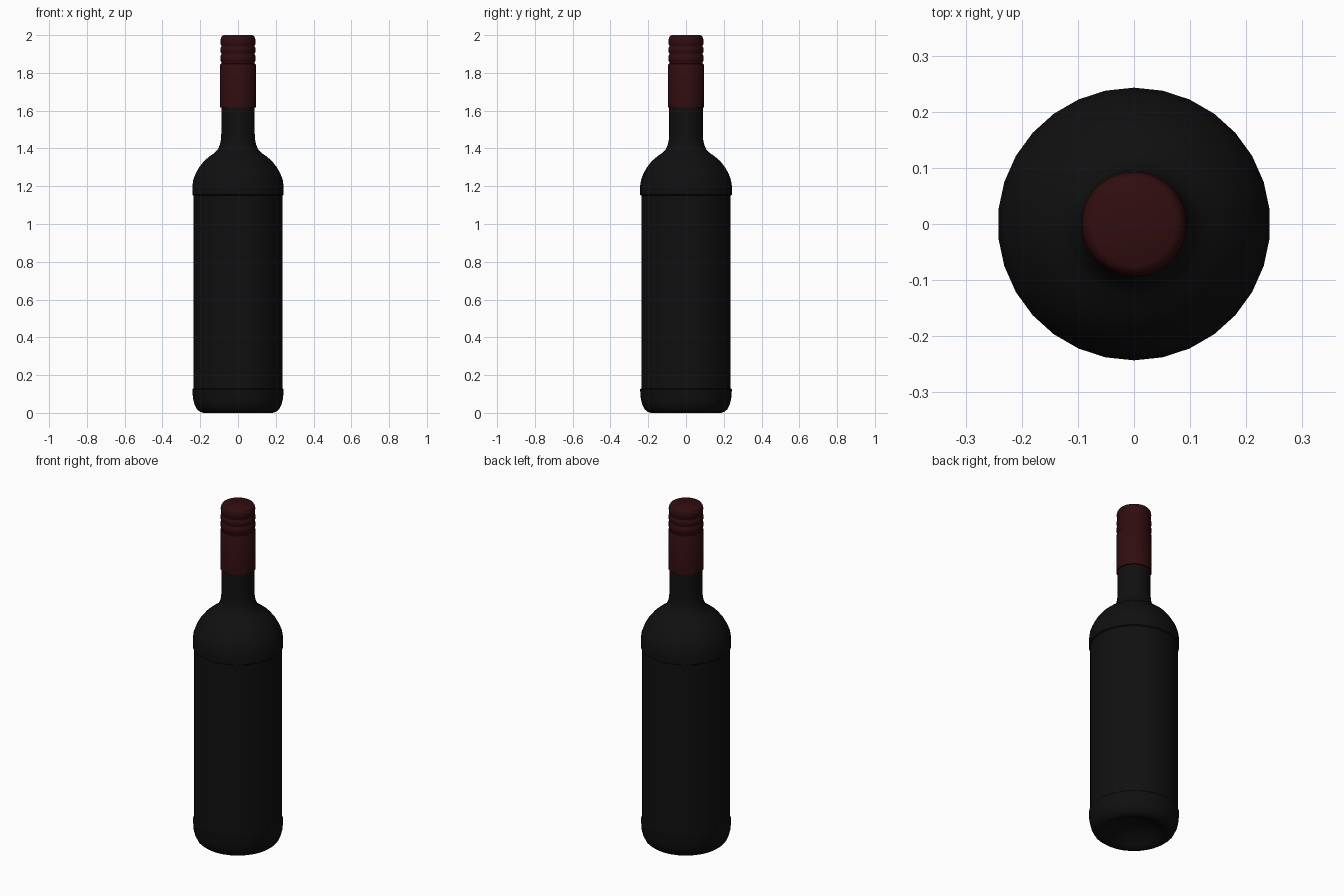
import bpy, bmesh, math

cube = bpy.data.objects.get("Cube")
if cube:
    bpy.data.objects.remove(cube, do_unlink=True)


def material(name, rgb, rough):
    m = bpy.data.materials.new(name)
    m.use_nodes = True
    m.diffuse_color = (*rgb, 1)
    bsdf = m.node_tree.nodes["Principled BSDF"]
    bsdf.inputs["Base Color"].default_value = (*rgb, 1)
    bsdf.inputs["Roughness"].default_value = rough
    return m


def lathe(name, profile, sides, mat):
    """Revolve (radius, height) points; a zero radius becomes a pole."""
    bm = bmesh.new()
    rings = []
    for r, z in profile:
        count = sides if r > 0 else 1
        angles = [math.pi / 2 + math.tau * i / sides for i in range(count)]
        rings.append([bm.verts.new((r * math.cos(a), r * math.sin(a), z)) for a in angles])
    for low, high in zip(rings, rings[1:]):
        for i in range(sides):
            j = (i + 1) % sides
            corners = [low[i % len(low)], low[j % len(low)],
                       high[j % len(high)], high[i % len(high)]]
            bm.faces.new(list(dict.fromkeys(corners)))
    bmesh.ops.recalc_face_normals(bm, faces=bm.faces[:])
    mesh = bpy.data.meshes.new(name)
    bm.to_mesh(mesh)
    bm.free()
    obj = bpy.data.objects.new(name, mesh)
    bpy.context.collection.objects.link(obj)
    mesh.materials.append(mat)
    bpy.ops.object.select_all(action="DESELECT")
    obj.select_set(True)
    bpy.context.view_layer.objects.active = obj
    bpy.ops.object.shade_smooth_by_angle(angle=math.radians(40))
    return obj


glass = material("dark glass", (0.005, 0.005, 0.005), 0.3)
foil = material("dark red foil", (0.03, 0.004, 0.005), 0.5)

# Bottle: hollow punt, rounded foot, recessed label band, shoulder and neck
lathe("bottle", [
    (0, 0.07), (0.06, 0.065), (0.11, 0.045), (0.15, 0.015), (0.17, 0.003),
    (0.185, 0), (0.203, 0.006), (0.22, 0.02), (0.232, 0.045), (0.24, 0.08),
    (0.243, 0.125), (0.236, 0.13), (0.236, 1.15), (0.243, 1.155),
    (0.243, 1.2), (0.238, 1.234), (0.226, 1.266), (0.207, 1.3),
    (0.18, 1.334), (0.152, 1.358), (0.125, 1.376), (0.108, 1.394),
    (0.097, 1.418), (0.091, 1.445), (0.089, 1.48), (0.089, 1.64), (0, 1.64),
], 30, glass)

# Foil sleeve around the neck
lathe("foil_sleeve", [
    (0.087, 1.618), (0.095, 1.618), (0.095, 1.842), (0.092, 1.848), (0.086, 1.85), (0, 1.85),
], 60, foil)

# Screw cap: two raised bands below a rounded top
cap = [(0, 1.845), (0.087, 1.845), (0.087, 1.855)]
for bottom, top in ((1.858, 1.898), (1.904, 1.938)):
    cap += [(0.088, bottom), (0.093, bottom + 0.007),
            (0.093, top - 0.007), (0.088, top)]
cap += [(0.088, 1.944), (0.092, 1.952), (0.093, 1.972), (0.09, 1.986),
        (0.084, 1.995), (0.075, 2.0), (0, 2.0)]
lathe("screw_cap", cap, 60, foil)
